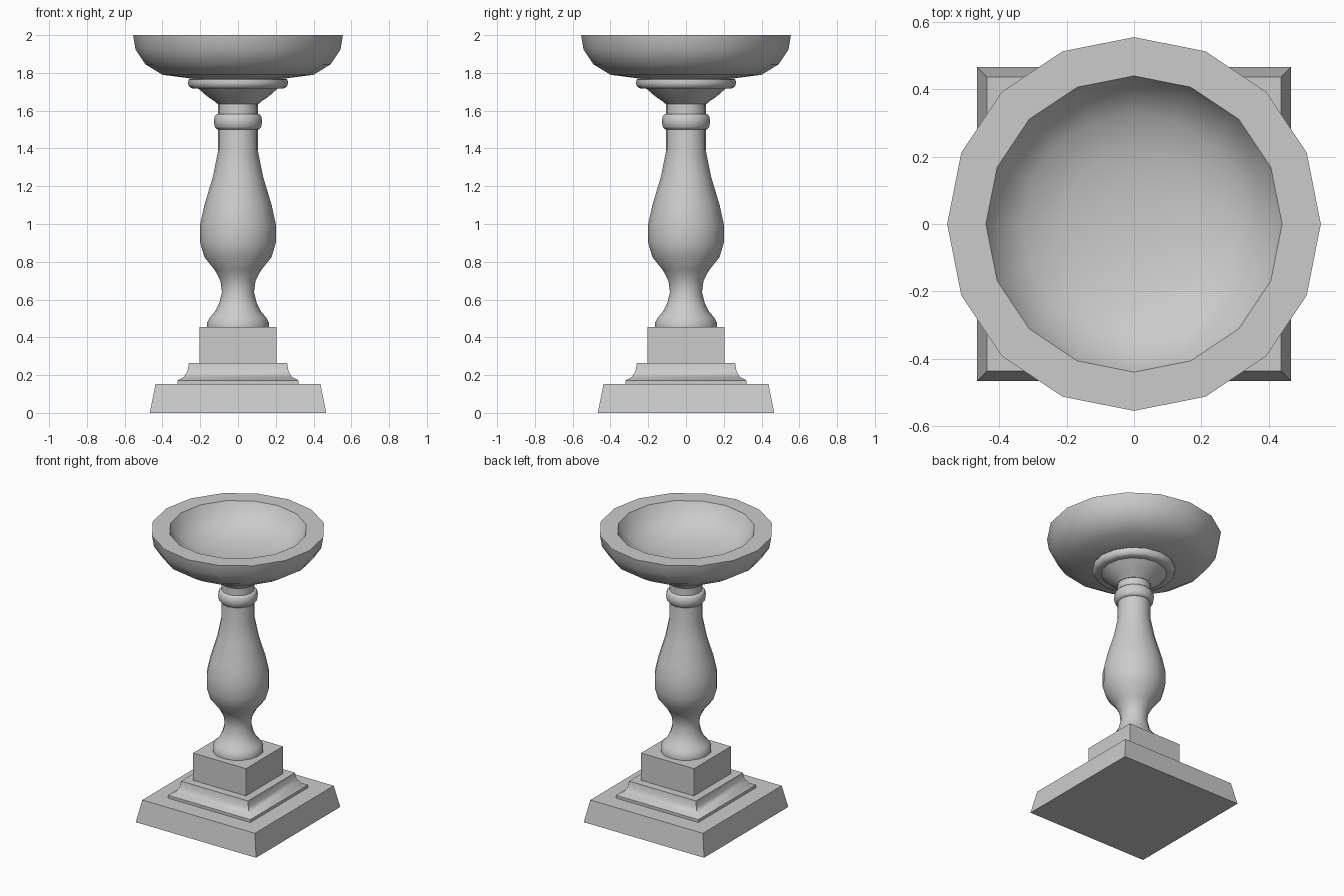
import bpy, bmesh, math

if "Cube" in bpy.data.objects:
    bpy.data.objects.remove(bpy.data.objects["Cube"])


def lathe(name, profile, sides=16, angle=40):
    """Revolve (radius, z) points; with 4 sides the radius is the half width."""
    bm = bmesh.new()
    square = sides == 4
    scale = math.sqrt(2) if square else 1
    offset = math.pi / 4 if square else 0
    rings = []
    for r, z in profile:
        if r == 0:
            rings.append([bm.verts.new((0, 0, z))] * sides)
        else:
            rings.append([bm.verts.new((r * scale * math.cos(offset + 2 * math.pi * i / sides),
                                        r * scale * math.sin(offset + 2 * math.pi * i / sides), z))
                          for i in range(sides)])
    for a, b in zip(rings, rings[1:]):
        for i in range(sides):
            j = (i + 1) % sides
            corners = list(dict.fromkeys((a[i], a[j], b[j], b[i])))
            bm.faces.new(corners)
    bmesh.ops.recalc_face_normals(bm, faces=bm.faces)
    mesh = bpy.data.meshes.new(name)
    bm.to_mesh(mesh)
    bm.free()
    obj = bpy.data.objects.new(name, mesh)
    bpy.context.collection.objects.link(obj)
    bpy.ops.object.select_all(action='DESELECT')
    bpy.context.view_layer.objects.active = obj
    obj.select_set(True)
    bpy.ops.object.shade_smooth_by_angle(angle=math.radians(angle))
    return obj


# Square base: tapered plinth, concave moulding, upright block
lathe("plinth", [(0, 0), (0.467, 0), (0.437, 0.152), (0, 0.152)], 4)
lathe("base_moulding", [(0, 0.152), (0.32, 0.152), (0.32, 0.172), (0.287, 0.19), (0.267, 0.222),
                        (0.26, 0.264), (0, 0.264)], 4)
lathe("pedestal_block", [(0, 0.264), (0.205, 0.264), (0.205, 0.455), (0, 0.455)], 4)

# Turned baluster column
lathe("baluster", [(0, 0.455), (0.163, 0.455), (0.163, 0.48), (0.148, 0.507), (0.122, 0.535),
                   (0.1, 0.58), (0.085, 0.64), (0.093, 0.70), (0.122, 0.755), (0.178, 0.825),
                   (0.2, 0.90), (0.2, 1.0), (0.178, 1.10), (0.133, 1.25), (0.105, 1.39),
                   (0.105, 1.635), (0, 1.635)])

# Rounded collar on the neck
lathe("neck_collar", [(0.1, 1.5), (0.113, 1.502), (0.123, 1.515), (0.128, 1.542),
                      (0.123, 1.57), (0.113, 1.582), (0.1, 1.584)], angle=60)

# Flared support and rounded ring beneath the bowl
lathe("bowl_support", [(0, 1.635), (0.108, 1.635), (0.125, 1.65), (0.165, 1.677),
                       (0.21, 1.717), (0.21, 1.765)])
lathe("bowl_ring", [(0.2, 1.717), (0.24, 1.717), (0.257, 1.725), (0.266, 1.745),
                    (0.262, 1.765), (0.23, 1.772)], angle=60)

# Hollow bowl with a flat rim
lathe("bowl", [(0, 1.763), (0.2, 1.764), (0.4, 1.79), (0.49, 1.845), (0.543, 1.925), (0.555, 2.0),
               (0.44, 2.0), (0.405, 1.935), (0.33, 1.875), (0.22, 1.838), (0.1, 1.822), (0, 1.818)])
